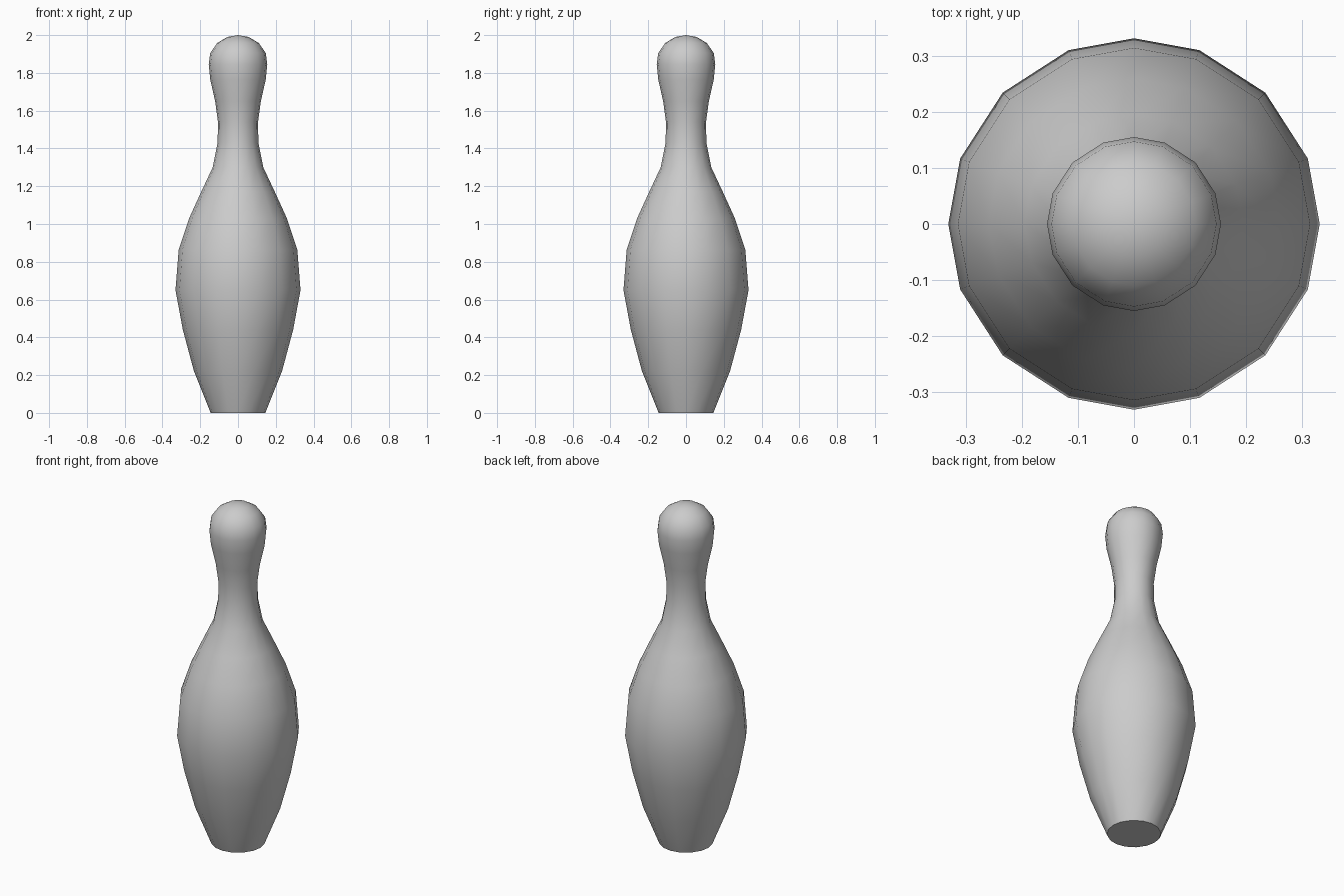
import bpy, bmesh
from math import radians, cos, sin

if "Cube" in bpy.data.objects:
    bpy.data.objects.remove(bpy.data.objects["Cube"])

# Profile of the pin: (radius, height) from base to crown
PROFILE = [(0.145, 0), (0.233, 0.22), (0.292, 0.44), (0.331, 0.65),
           (0.314, 0.865), (0.259, 1.03), (0.195, 1.17), (0.134, 1.30),
           (0.108, 1.43), (0.106, 1.54), (0.121, 1.65), (0.147, 1.765),
           (0.155, 1.845), (0.147, 1.905), (0.11, 1.958), (0.057, 1.99)]

# 16 sides, slightly tighter around the four axes
ANGLES = [q + a for q in (0, 90, 180, 270) for a in (0, 20.6, 45, 69.4)]
N = len(ANGLES)

# Lathed pin body with flat base and rounded crown
bm = bmesh.new()
rings = [[bm.verts.new((r * cos(radians(a)), r * sin(radians(a)), z)) for a in ANGLES]
         for r, z in PROFILE]
for low, high in zip(rings, rings[1:]):
    for i in range(N):
        j = (i + 1) % N
        bm.faces.new((low[i], low[j], high[j], high[i]))
bm.faces.new(rings[0][::-1])
crown = bm.verts.new((0, 0, 2.0))
for i in range(N):
    bm.faces.new((rings[-1][i], rings[-1][(i + 1) % N], crown))
mesh = bpy.data.meshes.new("bowling_pin")
bm.to_mesh(mesh)
bm.free()

# Smooth sides, crisp base rim
pin = bpy.data.objects.new("bowling_pin", mesh)
bpy.context.collection.objects.link(pin)
bpy.context.view_layer.objects.active = pin
pin.select_set(True)
bpy.ops.object.shade_smooth_by_angle(angle=radians(50))
